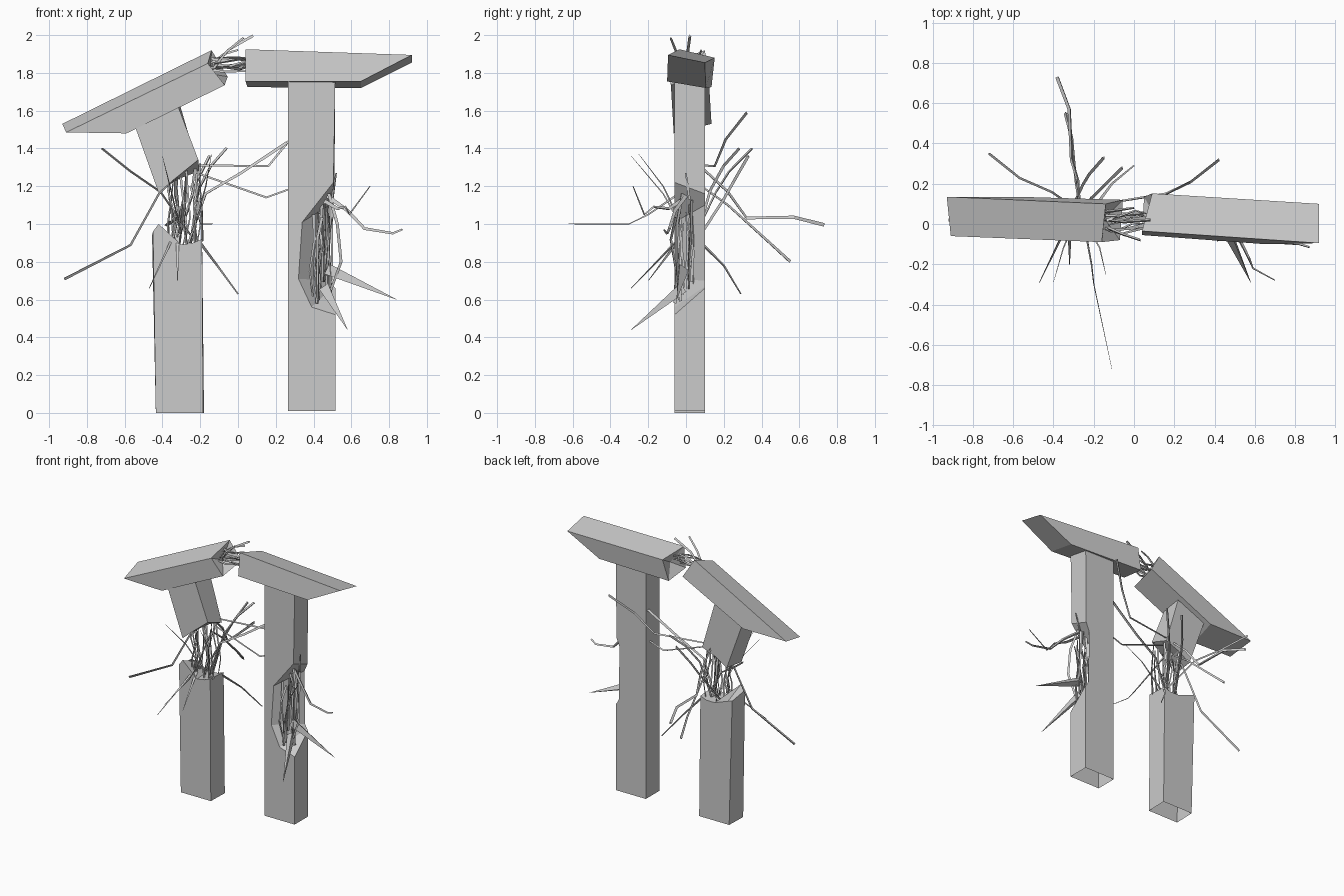
import bpy, bmesh, math, random
from mathutils import Vector

random.seed(4)


def finish(name, bm):
    me = bpy.data.meshes.new(name)
    bm.to_mesh(me)
    bm.free()
    ob = bpy.data.objects.new(name, me)
    bpy.context.collection.objects.link(ob)
    return ob


def loft(name, front, back, open_sides=(), broken=()):
    """Join a front and a back outline; open_sides are left out, broken ones dished in."""
    bm = bmesh.new()
    f = [bm.verts.new(p) for p in front]
    b = [bm.verts.new(p) for p in back]
    n = len(f)
    bm.faces.new(f)
    bm.faces.new(b[::-1])
    dished = []
    for i in range(n):
        if i in open_sides:
            continue
        j = (i + 1) % n
        face = bm.faces.new((f[j], f[i], b[i], b[j]))
        if i in broken:
            dished.append(face)
    bmesh.ops.recalc_face_normals(bm, faces=bm.faces[:])
    if dished:
        bmesh.ops.poke(bm, faces=dished, offset=-0.05)
    return finish(name, bm)


def at_y(y, pts):
    return [(x, y, z) for x, z in pts]


def splinters(name, strands):
    """Three-sided tapering shards along bent paths: (start radius, end radius, points)."""
    bm = bmesh.new()
    for r0, r1, pts in strands:
        pts = [Vector(p) for p in pts]
        rings, last = [], len(pts) - 1
        for i, p in enumerate(pts):
            t = (pts[min(i + 1, last)] - pts[max(i - 1, 0)]).normalized()
            u = t.cross(Vector((0.31, 0.9, 0.27))).normalized()
            v = t.cross(u)
            r = r0 + (r1 - r0) * i / last
            rings.append([bm.verts.new(p + r * (u * math.cos(a) + v * math.sin(a)))
                          for a in (0, 2.1, 4.2)])
        for a, b in zip(rings, rings[1:]):
            for k in range(3):
                m = (k + 1) % 3
                bm.faces.new((a[k], a[m], b[m], b[k]))
        bm.faces.new(rings[0][::-1])
        bm.faces.new(rings[-1])
    bmesh.ops.recalc_face_normals(bm, faces=bm.faces[:])
    return finish(name, bm)


def bundle(n, lo, hi, spread, r):
    """Random torn fibres running between box centres lo and hi."""
    out = []
    for _ in range(n):
        ends = []
        s = Vector([random.uniform(-1, 1) for _ in range(3)])
        for t in (0, 0.35, 0.7, 1):
            c = Vector(lo).lerp(Vector(hi), t)
            w = s + Vector([random.uniform(-.25, .25) for _ in range(3)])
            ends.append(c + Vector([a * b for a, b in zip(w, spread)]))
        if random.random() < 0.5:
            ends.reverse()
        out.append((r, r * 0.4, ends))
    return out


# Left post, snapped: lower stump and tilted upper piece
loft("left_post_stump",
     at_y(-.06, [(-.435, 0), (-.185, 0), (-.19, .92), (-.24, .90), (-.30, .89), (-.42, 1.0), (-.45, .96)]),
     at_y(.10, [(-.43, 0), (-.18, 0), (-.19, .91), (-.24, .89), (-.31, .89), (-.42, .93), (-.455, .94)]),
     open_sides=(0,))
loft("left_post_upper",
     at_y(-.06, [(-.42, 1.165), (-.34, 1.235), (-.21, 1.34), (-.32, 1.63), (-.55, 1.53)]),
     at_y(.10, [(-.41, 1.18), (-.31, 1.24), (-.205, 1.28), (-.31, 1.64), (-.54, 1.54)]))

# Right post with a bite torn out of its front right corner
loft("right_post",
     at_y(-.06, [(.265, .01), (.515, .01), (.515, .52), (.39, .56), (.32, .71), (.34, 1.01),
                 (.505, 1.22), (.515, 1.76), (.265, 1.76)]),
     at_y(.10, [(.265, .01), (.515, .01), (.515, .66), (.505, .67), (.49, .70), (.485, 1.10),
                (.51, 1.16), (.515, 1.76), (.265, 1.76)]),
     open_sides=(0,))

# Crossbeam, snapped into two sagging halves with sloped outer ends
loft("left_beam",
     [(-.91, -.06, 1.485), (-.59, -.065, 1.48), (-.07, -.08, 1.735), (-.16, -.09, 1.85)],
     [(-.93, .135, 1.53), (-.57, .135, 1.53), (-.055, .12, 1.78), (-.14, .10, 1.92)],
     broken=(2,))
loft("right_beam",
     [(.04, -.055, 1.755), (.65, -.10, 1.755), (.92, -.095, 1.895), (.04, -.035, 1.925)],
     [(.05, .135, 1.725), (.65, .105, 1.72), (.92, .10, 1.855), (.09, .152, 1.88)],
     broken=(3,))

# Long shards flung to the back of the left break
splinters("left_back_splinters", [
    (.008, .011, [(-.27, .08, 1.30), (-.28, .22, 1.17), (-.31, .32, 1.03), (-.32, .57, 1.035), (-.38, .73, .995)]),
    (.006, .010, [(-.27, .08, 1.20), (-.29, .22, 1.10), (-.31, .43, .91), (-.34, .55, .80)]),
    (.006, .007, [(-.25, .05, .94), (-.41, .16, 1.17), (-.57, .23, 1.28), (-.72, .35, 1.40)]),
    (.006, .009, [(-.21, .09, 1.31), (.16, .15, 1.305), (.28, .21, 1.45), (.42, .32, 1.59)]),
    (.008, .009, [(-.25, .05, .90), (-.21, .13, 1.18), (-.14, .20, 1.31), (-.06, .28, 1.40)]),
    (.008, .009, [(-.32, .05, .90), (-.25, .20, 1.13), (-.22, .25, 1.22), (-.15, .33, 1.36)]),
    (.009, .004, [(-.20, .08, .90), (-.11, .20, .78), (0, .29, .63)]),
])

# Shards to the sides and front of the left break
splinters("left_front_splinters", [
    (.006, .009, [(-.28, .05, 1.30), (-.42, .03, 1.16), (-.57, .03, .89), (-.92, .02, .71)]),
    (.006, .006, [(-.22, .05, 1.27), (.15, .05, 1.14), (.29, .05, 1.19)]),
    (.008, .010, [(-.26, .03, .90), (-.17, .03, 1.16), (.02, .05, 1.27), (.26, .08, 1.43)]),
    (.007, .001, [(-.25, .02, 1.20), (-.21, -.20, 1.05), (-.20, -.30, 1.0), (-.11, -.72, 1.0)]),
    (.008, .002, [(-.35, -.04, .92), (-.47, -.29, .66)]),
    (.012, .002, [(-.32, -.03, .93), (-.32, -.20, .70)]),
    (.007, .001, [(-.24, 0, .95), (-.17, -.12, 1.20), (-.14, -.25, 1.37)]),
    (.007, .001, [(-.30, 0, .95), (-.35, -.12, 1.16), (-.40, -.29, 1.36)]),
])
splinters("left_post_fibres", bundle(15, (-.28, .02, .88), (-.28, .02, 1.28), (.08, .06, .04), .008))

# Shards and fibres of the bite in the right post
splinters("right_post_splinters", [
    (.012, .006, [(.47, 0, 1.15), (.58, -.06, 1.07), (.67, -.09, .975), (.82, -.10, .95), (.87, -.115, .97)]),
    (.012, .003, [(.46, -.03, 1.12), (.53, -.09, 1.08), (.57, -.17, 1.09), (.59, -.22, 1.05), (.70, -.28, 1.20)]),
    (.035, .001, [(.47, -.02, .76), (.84, -.05, .60)]),
    (.032, .001, [(.46, -.02, .66), (.58, -.29, .44)]),
    (.010, .008, [(.48, -.02, 1.16), (.525, -.05, 1.0), (.545, -.05, .80), (.49, -.04, .65)]),
    (.008, .005, [(.50, .02, 1.13), (.52, .0, 1.27)]),
])
splinters("right_post_fibres", bundle(13, (.43, -.01, .64), (.44, -.01, 1.07), (.055, .06, .06), .010))

# Torn fibres bridging the two beam halves
splinters("beam_fibres", bundle(9, (-.13, .02, 1.83), (.07, .04, 1.84), (.03, .06, .04), .009) + [
    (.008, .009, [(-.14, .02, 1.82), (-.05, .01, 1.92), (.08, .02, 1.995)]),
    (.009, .007, [(-.13, -.02, 1.82), (-.06, -.05, 1.91), (.03, -.08, 1.985)]),
    (.009, .006, [(-.14, .06, 1.85), (-.07, .07, 1.90), (0, .08, 1.92)]),
])
